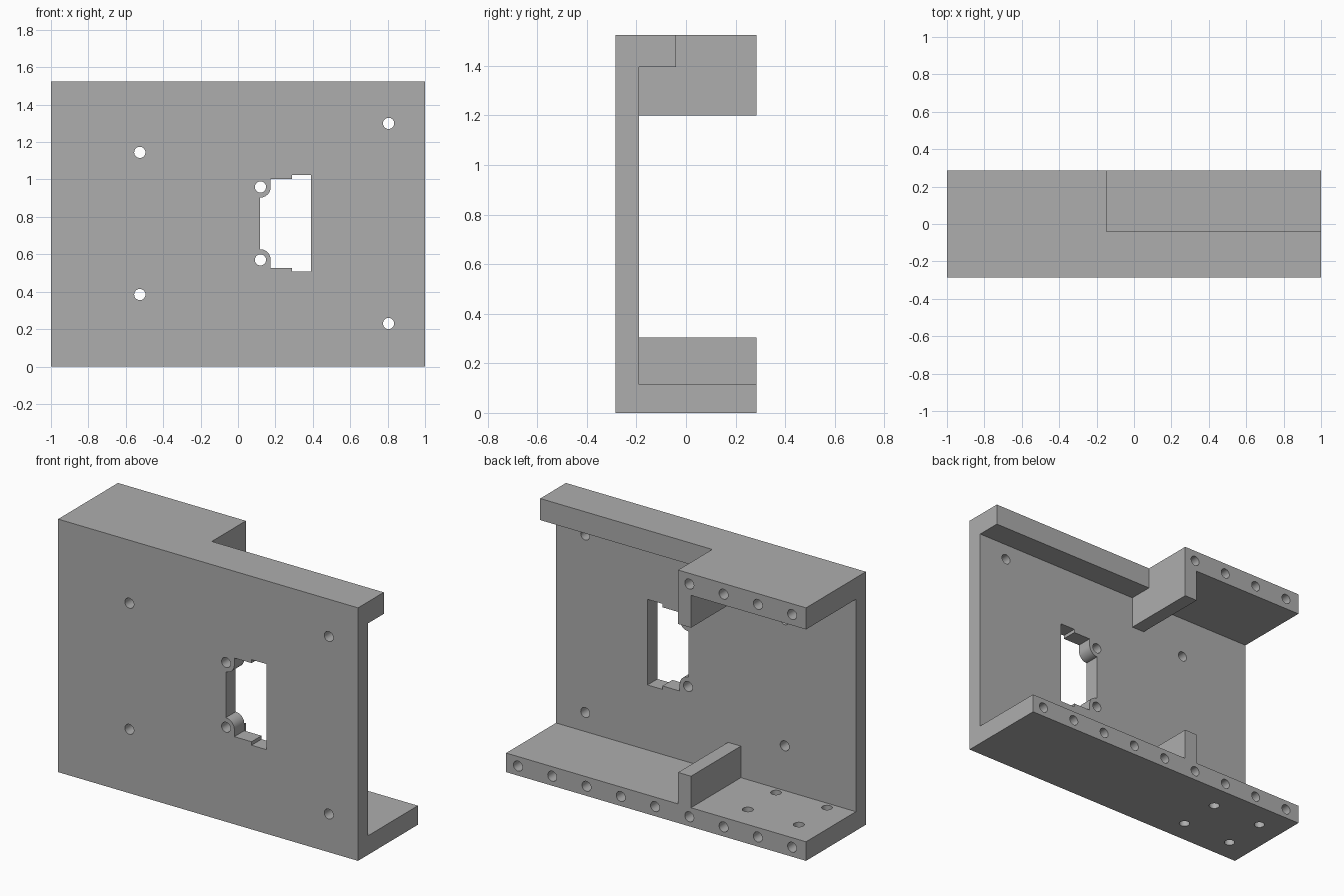
import bpy, bmesh, math
from mathutils import Matrix, Vector

if "Cube" in bpy.data.objects:
    bpy.data.objects.remove(bpy.data.objects["Cube"], do_unlink=True)

grey = bpy.data.materials.new("plain grey")
grey.use_nodes = True
colour = (0.42, 0.42, 0.42, 1)
grey.diffuse_color = colour
grey.node_tree.nodes["Principled BSDF"].inputs["Base Color"].default_value = colour

# Main dimensions
HALF_W, HEIGHT = 1.0, 1.525
FRONT, BACK, PLATE_BACK = -0.285, 0.285, -0.19
FLOOR_TOP, ROOF_BOTTOM = 0.115, 1.395
RIB_LEFT, RIB_RIGHT = -0.147, -0.233
HOLE_R = 0.03


def make_object(name, bm):
    bmesh.ops.recalc_face_normals(bm, faces=bm.faces)
    mesh = bpy.data.meshes.new(name)
    bm.to_mesh(mesh)
    bm.free()
    mesh.materials.append(grey)
    obj = bpy.data.objects.new(name, mesh)
    bpy.context.collection.objects.link(obj)
    return obj


def prism(name, points, offset):
    """Extrude a flat outline along an offset."""
    bm = bmesh.new()
    face = bm.faces.new([bm.verts.new(p) for p in points])
    ext = bmesh.ops.extrude_face_region(bm, geom=[face])["geom"]
    moved = [v for v in ext if isinstance(v, bmesh.types.BMVert)]
    bmesh.ops.translate(bm, verts=moved, vec=offset)
    return make_object(name, bm)


def box(name, x, y, z):
    outline = [(x[0], y[0], z[0]), (x[1], y[0], z[0]), (x[1], y[1], z[0]), (x[0], y[1], z[0])]
    return prism(name, outline, (0, 0, z[1] - z[0]))


def drills(name, centres, axis, length):
    """Round cutters along one axis."""
    bm = bmesh.new()
    turn = Vector((0, 0, 1)).rotation_difference(Vector(axis)).to_matrix().to_4x4()
    for c in centres:
        bmesh.ops.create_cone(bm, cap_ends=True, segments=32, radius1=HOLE_R, radius2=HOLE_R,
                              depth=length, matrix=Matrix.Translation(c) @ turn)
    return make_object(name, bm)


def combine(target, tool, operation):
    """Apply a boolean and discard the tool."""
    mod = target.modifiers.new(operation.lower(), "BOOLEAN")
    mod.operation, mod.object, mod.solver = operation, tool, "EXACT"
    bpy.context.view_layer.update()
    graph = bpy.context.evaluated_depsgraph_get()
    mesh = bpy.data.meshes.new_from_object(target.evaluated_get(graph))
    target.modifiers.clear()
    target.data = mesh
    bpy.data.objects.remove(tool, do_unlink=True)


# Channel section: front plate, floor flange and roof flange
section = [(FRONT, 0), (BACK, 0), (BACK, FLOOR_TOP), (PLATE_BACK, FLOOR_TOP),
           (PLATE_BACK, ROOF_BOTTOM), (BACK, ROOF_BOTTOM), (BACK, HEIGHT), (FRONT, HEIGHT)]
bracket = prism("mounting_bracket", [(-HALF_W, y, z) for y, z in section], (2 * HALF_W, 0, 0))

# Roof flange is cut back on the left
combine(bracket, box("roof_cut", (RIB_LEFT, 1.2), (-0.04, 0.5), (1.3, 1.7)), "DIFFERENCE")

# Ribs across the flanges
for z in ((0.05, 0.305), (1.2, 1.45)):
    combine(bracket, box("rib", (RIB_RIGHT, RIB_LEFT), (-0.24, BACK), z), "UNION")

# Stepped window with a rounded boss at two corners, mirrored top to bottom
boss_x, boss_dz, boss_r, window_z = 0.118, 0.195, 0.057, 0.765
half = [(boss_x + boss_r * math.sin(a), boss_dz - boss_r * math.cos(a))
        for a in (math.pi / 2 * i / 10 for i in range(11))]
half += [(boss_x + boss_r, 0.237), (0.29, 0.237), (0.29, 0.258), (0.39, 0.258)]
outline = half + [(x, -z) for x, z in reversed(half)]
window = prism("window_cut", [(x, -0.4, window_z + z) for x, z in outline], (0, 0.3, 0))
combine(bracket, window, "DIFFERENCE")

# Screw holes through the front plate
plate_holes = [(-0.525, 1.145), (-0.525, 0.385), (0.805, 1.3), (0.805, 0.23),
               (0.12, window_z + boss_dz), (0.12, window_z - boss_dz)]
combine(bracket, drills("plate_drills", [(x, -0.24, z) for x, z in plate_holes],
                        (0, 1, 0), 0.2), "DIFFERENCE")

# Holes through the floor flange
floor_holes = [(x, y, 0.06) for x in (-0.84, -0.5) for y in (0.125, -0.143)]
combine(bracket, drills("floor_drills", floor_holes, (0, 0, 1), 0.2), "DIFFERENCE")

# Rows of blind holes in the back edges of both flanges
rows = [(-0.907 + 0.2285 * i, BACK, FLOOR_TOP / 2) for i in range(9)]
rows += [(-0.907 + 0.2285 * i, BACK, (ROOF_BOTTOM + HEIGHT) / 2) for i in range(4)]
combine(bracket, drills("edge_drills", rows, (0, 1, 0), 0.24), "DIFFERENCE")

# Smooth bores, sharp edges
bpy.ops.object.select_all(action="DESELECT")
bracket.select_set(True)
bpy.context.view_layer.objects.active = bracket
bpy.ops.object.shade_smooth_by_angle(angle=math.radians(30))
